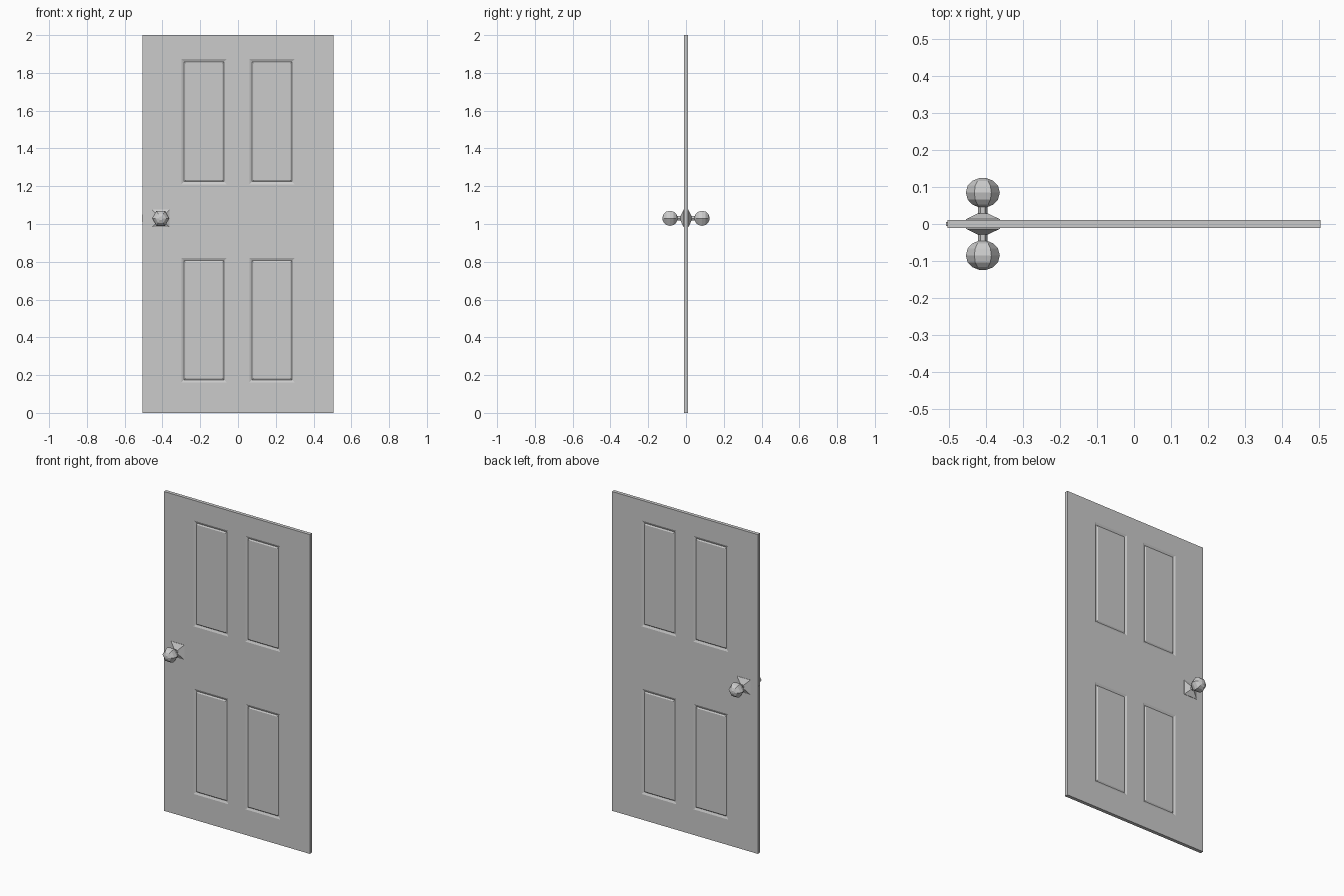
import bpy, bmesh, math

if "Cube" in bpy.data.objects:
    bpy.data.objects.remove(bpy.data.objects["Cube"])

KNOB_X, KNOB_Z = -0.409, 1.03
HALF_T = 0.011  # half door thickness


def finish(name, bm, mirror=True):
    me = bpy.data.meshes.new(name)
    bm.to_mesh(me)
    bm.free()
    ob = bpy.data.objects.new(name, me)
    bpy.context.collection.objects.link(ob)
    if mirror:  # front half repeated on the back
        mod = ob.modifiers.new("mirror", "MIRROR")
        mod.use_axis = (False, True, False)
    return ob


def lathe(name, profile, sides, start=0.0):
    """Turn (distance from door centre, radius) points about the knob axis."""
    bm = bmesh.new()
    rings = []
    for d, r in profile:
        rings.append([bm.verts.new((KNOB_X + r * math.cos(start + i * math.tau / sides), -d,
                                    KNOB_Z + r * math.sin(start + i * math.tau / sides)))
                      for i in range(sides)])
    for a, b in zip(rings, rings[1:]):
        for i in range(sides):
            j = (i + 1) % sides
            bm.faces.new((a[i], a[j], b[j], b[i]))
    bm.faces.new(rings[0])
    bm.faces.new(rings[-1])
    bmesh.ops.recalc_face_normals(bm, faces=bm.faces)
    return finish(name, bm)


# Door slab: gridded front face with four raised panels
xs = [-0.505, -0.30, -0.06, 0.06, 0.30, 0.505]
zs = [0.0, 0.16, 0.82, 1.21, 1.873, 2.0]
bm = bmesh.new()
grid = [[bm.verts.new((x, -HALF_T, z)) for x in xs] for z in zs]
panels = []
for k in range(5):
    for i in range(5):
        f = bm.faces.new((grid[k][i], grid[k][i + 1], grid[k + 1][i + 1], grid[k + 1][i]))
        if k in (1, 3) and i in (1, 3):
            panels.append(f)
bm.normal_update()

# Slab edges run back to the centre plane
rim = [e for e in bm.edges if e.is_boundary]
ext = bmesh.ops.extrude_edge_only(bm, edges=rim)["geom"]
for v in ext:
    if isinstance(v, bmesh.types.BMVert):
        v.co.y = 0.0

# Panel moulding: shallow slope in, then a steeper step back out
bmesh.ops.inset_individual(bm, faces=panels, thickness=0.02, depth=-0.006)
bm.normal_update()
bmesh.ops.inset_individual(bm, faces=panels, thickness=0.011, depth=0.005)
bmesh.ops.recalc_face_normals(bm, faces=bm.faces)
bm.normal_update()
if panels[0].normal.y > 0:
    bmesh.ops.reverse_faces(bm, faces=bm.faces)
finish("door_slab", bm)

# Square tapered rose, neck and faceted knob, on both sides
lathe("knob_rose", [(0.009, 0.065), (0.013, 0.065), (0.029, 0.018)], 4, math.pi / 4)
lathe("knob_neck", [(0.01, 0.013), (0.055, 0.013)], 6)
lathe("knob", [(0.046, 0.013), (0.053, 0.029), (0.066, 0.041), (0.085, 0.046),
               (0.104, 0.041), (0.117, 0.028), (0.124, 0.010)], 6)

# Latch in the door edge
bm = bmesh.new()
bmesh.ops.create_cube(bm, size=1.0)
for v in bm.verts:
    v.co = (-0.50 + v.co.x * 0.016, v.co.y * 0.012, KNOB_Z + v.co.z * 0.04)
finish("latch", bm, mirror=False)
